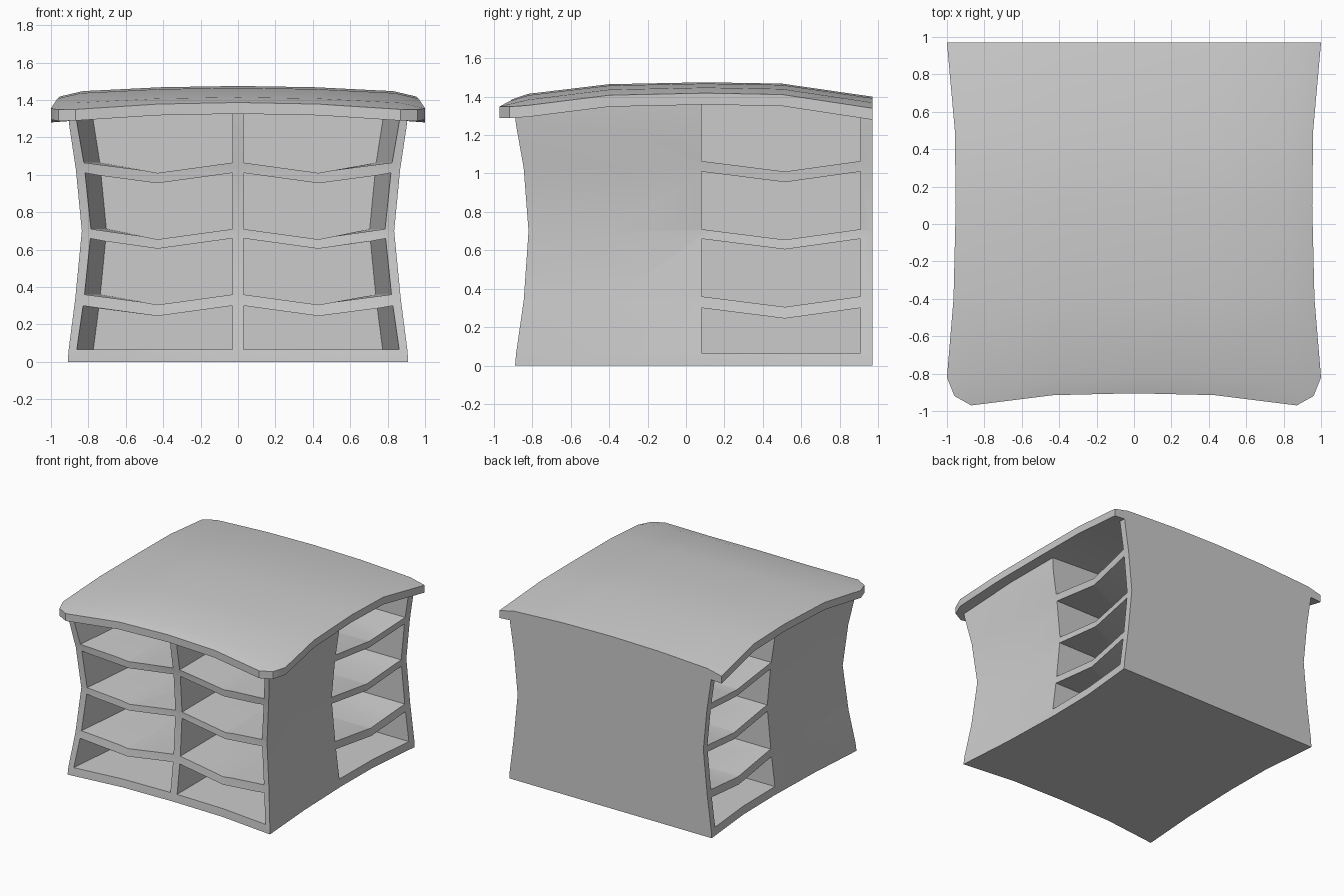
import bpy, bmesh

if "Cube" in bpy.data.objects:
    bpy.data.objects.remove(bpy.data.objects["Cube"])


def lerp_table(table, v):
    """Piecewise-linear lookup in a list of (position, value)."""
    if v <= table[0][0]:
        return table[0][1]
    for (a, fa), (b, fb) in zip(table, table[1:]):
        if v <= b:
            return fa + (fb - fa) * (v - a) / (b - a)
    return table[-1][1]


# Curves describing the flared, pinched shape
WIDTH_Z = [(0, .91), (.06, .906), (.34, .87), (.70, .835), (1.06, .87), (1.28, .905), (1.7, .97)]
FRONT_Z = [(0, -.89), (.06, -.885), (.34, -.845), (.70, -.82), (1.0, -.84), (1.28, -.89), (1.4, -.91)]
PINCH_Y = [(-.9, 0), (-.4, .035), (.1, .05), (.5, .045), (.97, 0)]
CROWN_Y = [(-.97, 0), (-.82, .015), (-.4, .065), (.1, .075), (.5, .068), (.97, 0)]


def crown(x, y):
    return .04 * (1 - x * x) + lerp_table(CROWN_Y, y)


def finish(name, bm):
    bmesh.ops.recalc_face_normals(bm, faces=bm.faces)
    me = bpy.data.meshes.new(name)
    bm.to_mesh(me)
    bm.free()
    ob = bpy.data.objects.new(name, me)
    bpy.context.collection.objects.link(ob)
    return ob


def shell(name, ni, nj, nk, f):
    """Closed block: grids at bottom and top, border loops between."""
    bm = bmesh.new()
    border = ([(i, 0) for i in range(ni - 1)] + [(ni - 1, j) for j in range(nj - 1)]
              + [(i, nj - 1) for i in range(ni - 1, 0, -1)] + [(0, j) for j in range(nj - 1, 0, -1)])
    v = {}
    for k in range(nk):
        for i in range(ni):
            for j in range(nj):
                if k in (0, nk - 1) or (i, j) in border:
                    v[i, j, k] = bm.verts.new(f(i, j, k))
    for k in (0, nk - 1):
        for i in range(ni - 1):
            for j in range(nj - 1):
                bm.faces.new([v[i, j, k], v[i + 1, j, k], v[i + 1, j + 1, k], v[i, j + 1, k]])
    for k in range(nk - 1):
        for (a, b), (c, d) in zip(border, border[1:] + border[:1]):
            bm.faces.new([v[a, b, k], v[c, d, k], v[c, d, k + 1], v[a, b, k + 1]])
    return finish(name, bm)


def smooth(ob):
    bpy.ops.object.select_all(action='DESELECT')
    ob.select_set(True)
    bpy.context.view_layer.objects.active = ob
    bpy.ops.object.shade_smooth_by_angle(angle=.5)


# Domed top with chamfered front corners
RS = [-1, -.87, -.43, 0, .43, .87, 1]
RY = [-.97, -.82, -.4, .1, .5, .97]
RW = [1.0, 1.0, .965, .953, .958, 1.0]


def roof_point(i, j, k):
    s = RS[i]
    x, y = s * RW[j], RY[j]
    if j == 0:
        y = {1: -.92, .87: -.97, .43: -.915, 0: -.905}[abs(s)]
        if abs(s) == 1:
            x = s * .96
    z = 1.28 + crown(x, y)
    if k:
        z += .06
        if 0 < i < len(RS) - 1 and j > 0:
            z += .02
    return x, y, z


roof = shell("domed_top", len(RS), len(RY), 2, roof_point)
smooth(roof)

# Pinched cabinet body
BS = [-1, -.5, 0, .5, 1]
BY = [-.9, -.4, .1, .5, .97]
BZ = [0, .06, .34, .70, 1.03, 1.25, None]


def body_point(i, j, k):
    s, y = BS[i], BY[j]
    top = BZ[k] is None
    z = 1.3 if top else BZ[k]
    if j == 0:
        y = lerp_table(FRONT_Z, z) + {1: 0, .5: .05, 0: .06}[abs(s)]
    x = s * (lerp_table(WIDTH_Z, z) - lerp_table(PINCH_Y, BY[j]))
    return x, y, (1.305 + crown(x, y) if top else z)


body = shell("cabinet_body", len(BS), len(BY), len(BZ), body_point)

# Cubby cutters: V-bottomed cells on the front and both sides
ROWS = [(.065, .30, 0, .055), (.36, .66, .055, .055), (.71, 1.01, .055, .055), (1.065, 1.6, .055, 0)]
bm = bmesh.new()


def prism(loop_a, loop_b):
    a = [bm.verts.new(p) for p in loop_a]
    b = [bm.verts.new(p) for p in loop_b]
    bm.faces.new(a)
    bm.faces.new(b)
    n = len(a)
    for i in range(n):
        bm.faces.new([a[i], a[(i + 1) % n], b[(i + 1) % n], b[i]])


def cell(lo, mid, hi_b, hi_t, row):
    zb, zt, db, dt = row
    return [(lo, zb), (mid, zb - db), (hi_b, zb), (hi_t, zt), (mid, zt - dt), (lo, zt)]


for side in (-1, 1):
    for row in ROWS:
        wb, wt = (lerp_table(WIDTH_Z, z) - .042 for z in row[:2])
        near = cell(.03, .43, wb + .02, wt + .02, row)
        far = cell(.03, .43, wb - .09, wt - .09, row)
        prism([(side * x, -1.1, z) for x, z in near], [(side * x, .03, z) for x, z in far])
        prof = cell(.08, .515, .91, .91, row)
        prism([(side * .03, y, z) for y, z in prof], [(side * 1.2, y, z) for y, z in prof])
cutter = finish("cubby_cutter", bm)
cutter.hide_render = True

cut = body.modifiers.new("cubbies", 'BOOLEAN')
cut.operation = 'DIFFERENCE'
cut.solver = 'EXACT'
cut.object = cutter
bpy.context.view_layer.objects.active = body
bpy.ops.object.modifier_apply(modifier=cut.name)
bpy.data.objects.remove(cutter)
smooth(body)
